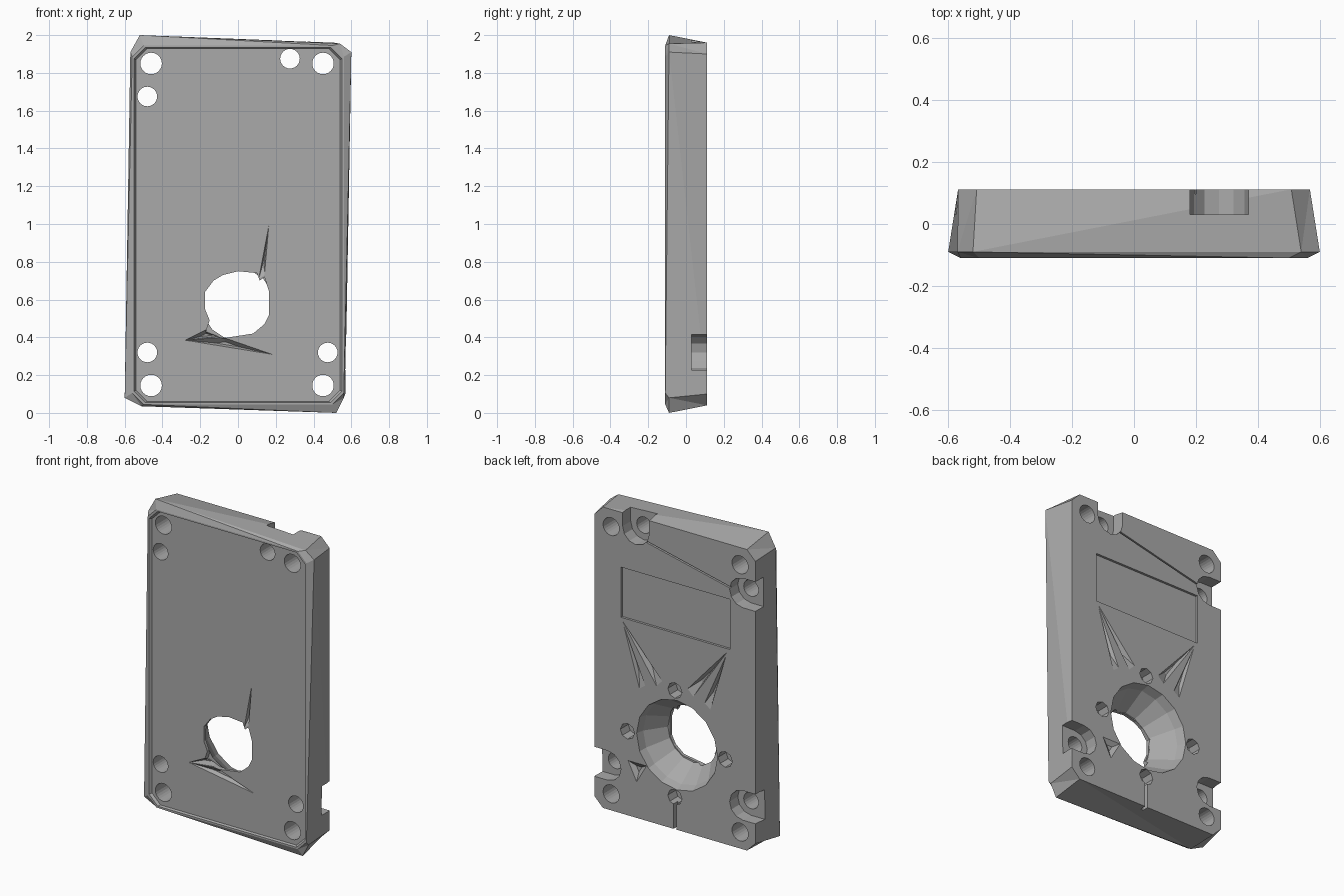
import bpy, bmesh, math

if "Cube" in bpy.data.objects:
    bpy.data.objects.remove(bpy.data.objects["Cube"])

grey = bpy.data.materials.new("plain grey")
grey.diffuse_color = (0.4, 0.4, 0.4, 1)
grey.use_nodes = True
grey.node_tree.nodes["Principled BSDF"].inputs["Base Color"].default_value = grey.diffuse_color
BACK, FRONT = 0.112, -0.11


def loft(name, rings):
    """Closed solid through rings given as (y, [(x, z), ...])."""
    bm = bmesh.new()
    loops = [[bm.verts.new((x, y, z)) for x, z in pts] for y, pts in rings]
    n = len(loops[0])
    for a, b in zip(loops, loops[1:]):
        for i in range(n):
            bm.faces.new((a[i], a[(i + 1) % n], b[(i + 1) % n], b[i]))
    bm.faces.new(loops[0])
    bm.faces.new(loops[-1][::-1])
    # long quads between unlike rings are not flat
    bmesh.ops.triangulate(bm, faces=[f for f in bm.faces if len(f.verts) == 4])
    bmesh.ops.recalc_face_normals(bm, faces=bm.faces[:])
    me = bpy.data.meshes.new(name)
    bm.to_mesh(me)
    bm.free()
    ob = bpy.data.objects.new(name, me)
    ob.data.materials.append(grey)
    bpy.context.collection.objects.link(ob)
    return ob


def circle(x, z, r, n=24):
    return [(x + r * math.cos(2 * math.pi * i / n), z + r * math.sin(2 * math.pi * i / n))
            for i in range(n)]


def octagon(x, z0, z1, c):
    return [(-x, z0 + c), (-x + c, z0), (x - c, z0), (x, z0 + c),
            (x, z1 - c), (x - c, z1), (-x + c, z1), (-x, z1 - c)]


def slot(x, z, r, dx, dz):
    """Half-round pocket outline that runs out in direction (dx, dz)."""
    a0 = math.atan2(dz, dx) + math.pi / 2
    pts = [(x + r * math.cos(a0 + math.pi * i / 6), z + r * math.sin(a0 + math.pi * i / 6))
           for i in range(7)]
    return pts + [(pts[-1][0] + dx, pts[-1][1] + dz), (pts[0][0] + dx, pts[0][1] + dz)]


# Case plate: tapered sides, slightly skewed front outline, raised rim, sunk panel
outline = [(-0.6, 0.08), (-0.51, 0.035), (0.52, 0.0), (0.56, 0.08),
           (0.6, 1.91), (0.54, 1.955), (-0.52, 2.0), (-0.57, 1.91)]
plate = loft("case_plate", [
    (BACK, octagon(0.568, 0.04, 1.96, 0.06)),
    (-0.09, outline),
    (FRONT, octagon(0.56, 0.045, 1.945, 0.06)),
    (FRONT, octagon(0.55, 0.055, 1.935, 0.06)),
    (-0.095, octagon(0.54, 0.06, 1.93, 0.06))])


def cut(rings):
    cutter = loft("cutter", rings)
    cutter.hide_render = True
    mod = plate.modifiers.new("cut", 'BOOLEAN')
    mod.operation, mod.solver, mod.object = 'DIFFERENCE', 'EXACT', cutter
    deps = bpy.context.evaluated_depsgraph_get()
    me = bpy.data.meshes.new_from_object(plate.evaluated_get(deps))
    plate.modifiers.clear()
    plate.data = me
    bpy.data.objects.remove(cutter)


def cut_back(pts, depth):
    cut([(BACK - depth, pts), (BACK + 0.05, pts)])


def dent(tri, y_open, y_deep):
    """Sharp wedge that deepens towards the middle of a triangle."""
    cx, cz = (sum(p[k] for p in tri) / 3 for k in (0, 1))
    small = [(cx + (x - cx) * 0.3, cz + (z - cz) * 0.3) for x, z in tri]
    out = y_open + (0.03 if y_open > 0 else -0.03)
    cut([(y_deep, small), (y_open, tri), (out, tri)])


# Corner screw holes
for x in (-0.46, 0.45):
    for z in (0.145, 1.85):
        cut([(-0.3, circle(x, z, 0.057)), (0.3, circle(x, z, 0.057))])

# Smaller holes, each with a back pocket running out through the nearest edge
for x, z, dx, dz in ((-0.48, 1.675, -0.3, 0), (0.275, 1.875, 0, 0.3),
                     (-0.48, 0.32, -0.3, 0), (0.475, 0.32, 0.3, 0)):
    cut([(-0.3, circle(x, z, 0.052)), (0.3, circle(x, z, 0.052))])
    cut_back(slot(x, z, 0.094, dx, dz), 0.082)

# Shallow rectangular recess in the back
cut_back([(-0.39, 1.29), (0.38, 1.29), (0.38, 1.61), (-0.39, 1.61)], 0.015)

# Large opening: wide faceted bowl from the back, ragged hole at the front
cut([(-0.075, circle(0, 0.575, 0.18, 16)), (0.06, circle(-0.01, 0.58, 0.27, 16)),
     (0.16, circle(-0.02, 0.58, 0.30, 16))])
ragged = [(-0.175, 0.64), (-0.13, 0.70), (-0.08, 0.73), (0, 0.75), (0.1, 0.74), (0.115, 0.70),
          (0.14, 0.72), (0.165, 0.64), (0.165, 0.52), (0.14, 0.47), (0.08, 0.42),
          (-0.08, 0.395), (-0.17, 0.43), (-0.15, 0.49), (-0.175, 0.55)]
cut([(-0.3, ragged), (-0.06, ragged)])

# Four small pockets around the bowl
for x, z in ((0, 0.925), (0.335, 0.575), (-0.355, 0.58), (0, 0.245)):
    cut_back(circle(x, z, 0.05, 8), 0.08)

# Narrow channel from the lowest pocket out through the bottom edge
cut_back([(-0.01, -0.1), (0.01, -0.1), (0.01, 0.22), (-0.01, 0.22)], 0.04)

# Thin diagonal groove between the two upper pockets
cut_back([(0.2, 1.815), (0.2, 1.825), (-0.42, 1.685), (-0.42, 1.675)], 0.015)

# Creases on the back, mirrored left and right
for s in (-1, 1):
    dent([(s * 0.37, 1.27), (s * 0.09, 0.96), (s * 0.13, 0.92)], BACK, BACK - 0.03)
    dent([(s * 0.36, 1.24), (s * 0.25, 0.87), (s * 0.21, 0.90)], BACK, BACK - 0.02)
dent([(0.33, 0.39), (0.2, 0.39), (0.27, 0.27)], BACK, BACK - 0.02)

# Creases beside the opening on the front
dent([(-0.28, 0.385), (0.18, 0.31), (-0.08, 0.40)], -0.095, -0.07)
dent([(-0.28, 0.385), (-0.06, 0.41), (-0.17, 0.44)], -0.095, -0.05)
dent([(0.11, 0.71), (0.14, 0.73), (0.163, 0.99)], -0.095, -0.07)
